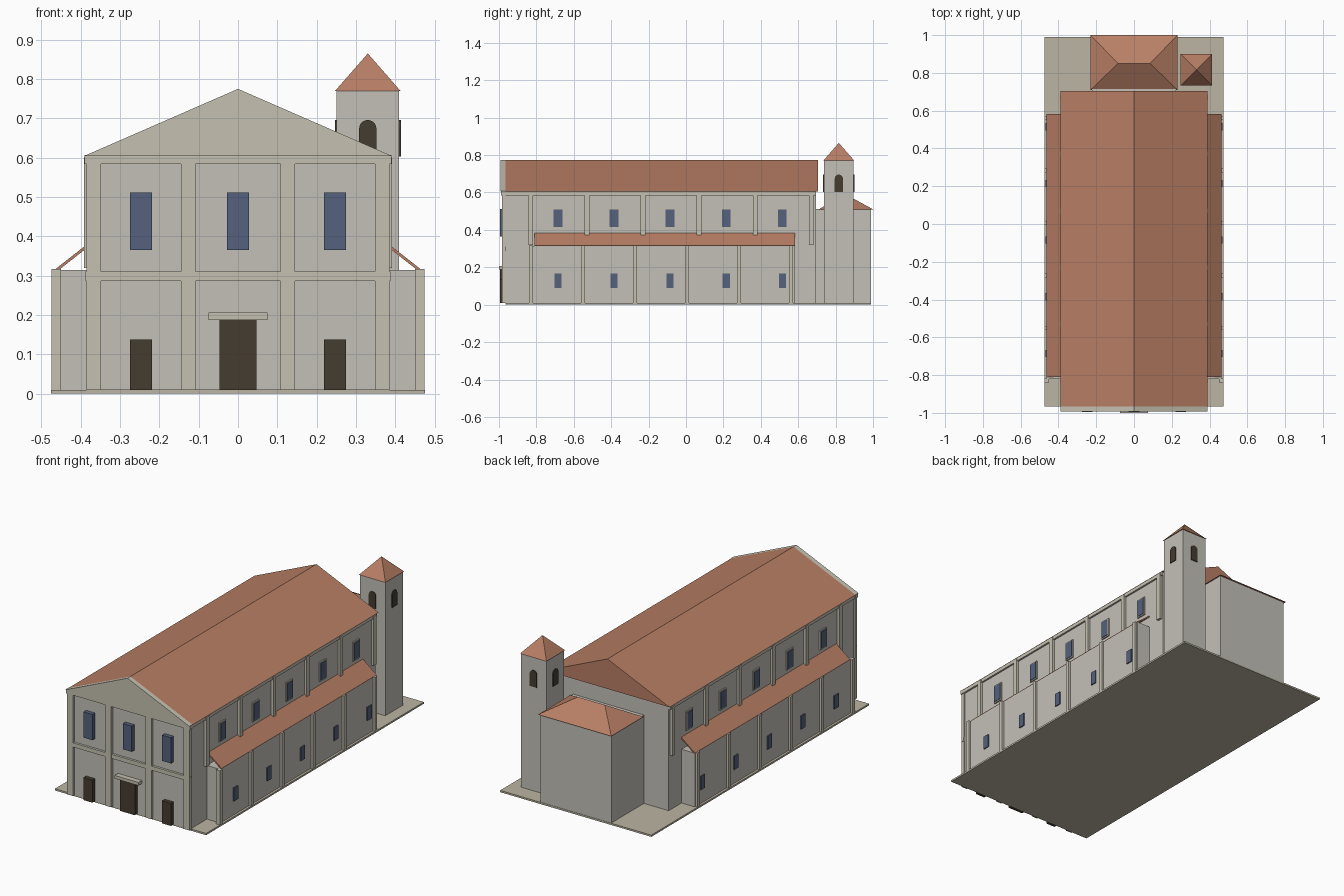
import bpy, bmesh, math

if "Cube" in bpy.data.objects:
    bpy.data.objects.remove(bpy.data.objects["Cube"])


def mat(name, r, g, b):
    m = bpy.data.materials.new(name)
    m.diffuse_color = (r, g, b, 1)
    m.use_nodes = True
    m.node_tree.nodes["Principled BSDF"].inputs["Base Color"].default_value = m.diffuse_color
    return m


STONE = mat("stone", 0.55, 0.53, 0.48)
TRIM = mat("trim", 0.56, 0.53, 0.44)
TILE = mat("roof_tile", 0.48, 0.21, 0.13)
GLASS = mat("glass", 0.09, 0.12, 0.20)
DARK = mat("dark_wood", 0.06, 0.045, 0.03)
PAVING = mat("paving", 0.50, 0.46, 0.36)


def make(name, verts, faces, m):
    bm = bmesh.new()
    vs = [bm.verts.new(v) for v in verts]
    for f in faces:
        bm.faces.new([vs[i] for i in f])
    bmesh.ops.recalc_face_normals(bm, faces=bm.faces)
    me = bpy.data.meshes.new(name)
    bm.to_mesh(me)
    bm.free()
    me.materials.append(m)
    ob = bpy.data.objects.new(name, me)
    bpy.context.collection.objects.link(ob)
    return ob


def prism(name, a, b, m):
    """Solid between two matching outlines."""
    n = len(a)
    faces = [range(n), range(n, 2 * n)]
    faces += [(i, (i + 1) % n, n + (i + 1) % n, n + i) for i in range(n)]
    return make(name, a + b, faces, m)


def box(name, x0, x1, y0, y1, z0, z1, m):
    ring = [(x0, y0), (x1, y0), (x1, y1), (x0, y1)]
    return prism(name, [(x, y, z0) for x, y in ring], [(x, y, z1) for x, y in ring], m)


def along_y(name, outline, y0, y1, m):
    return prism(name, [(x, y0, z) for x, z in outline], [(x, y1, z) for x, z in outline], m)


def side_box(name, s, x0, x1, y, w, z0, z1, m):
    a, b = sorted((s * x0, s * x1))
    return box(name, a, b, y - w / 2, y + w / 2, z0, z1, m)


# Base and nave
box("base", -0.475, 0.475, -0.965, 0.99, 0, 0.01, PAVING)
box("nave", -0.378, 0.378, -0.97, 0.695, 0.01, 0.605, STONE)
GABLE = [(-0.39, 0.605), (0.39, 0.605), (0, 0.775)]
along_y("nave_roof", GABLE, -0.965, 0.705, TILE)
along_y("pediment", GABLE, -0.992, -0.965, TRIM)

# Facade pilasters and bands
for i, x in enumerate((-0.367, -0.1265, 0.1265, 0.367)):
    box(f"facade_pilaster_{i}", x - 0.0185, x + 0.0185, -0.985, -0.965, 0.01, 0.605, TRIM)
box("facade_middle_band", -0.388, 0.388, -0.983, -0.965, 0.287, 0.311, TRIM)
box("facade_cornice", -0.39, 0.39, -0.988, -0.965, 0.584, 0.607, TRIM)

# Facade doors and windows
for i, x in enumerate((-0.247, 0, 0.247)):
    w, h = (0.047, 0.19) if x == 0 else (0.028, 0.138)
    box(f"door_{i}", x - w, x + w, -0.994, -0.965, 0.01, h, DARK)
    box(f"facade_window_{i}", x - 0.028, x + 0.028, -0.994, -0.965, 0.365, 0.511, GLASS)
box("door_lintel", -0.075, 0.075, -1.0, -0.965, 0.188, 0.206, TRIM)

# Both long sides
for s, side in ((1, "right"), (-1, "left")):
    side_box(f"{side}_aisle", s, 0.37, 0.462, -0.12, 1.40, 0.01, 0.315, STONE)
    slab = [(0.46, 0.311), (0.464, 0.317), (0.376, 0.386), (0.376, 0.377)]
    along_y(f"{side}_aisle_roof", [(s * x, z) for x, z in slab], -0.81, 0.582, TILE)
    side_box(f"{side}_cornice", s, 0.37, 0.388, -0.135, 1.66, 0.585, 0.605, TRIM)
    for i in range(6):
        side_box(f"{side}_aisle_pilaster_{i}", s, 0.45, 0.474, -0.828 + 0.278 * i, 0.022,
                 0.01, 0.317, TRIM)
        low = 0.32 if i in (0, 5) else 0.365
        side_box(f"{side}_nave_pilaster_{i}", s, 0.37, 0.392, -0.83 + 0.3 * i, 0.026,
                 low, 0.6, TRIM)
    for i in range(5):
        y = -0.685 + 0.3 * i
        side_box(f"{side}_aisle_window_{i}", s, 0.45, 0.468, y, 0.038, 0.09, 0.166, GLASS)
        side_box(f"{side}_nave_window_{i}", s, 0.37, 0.388, y, 0.047, 0.415, 0.51, GLASS)
        # Window surround
        for dy in (-0.026, 0.026):
            side_box(f"{side}_window_jamb_{i}", s, 0.37, 0.385, y + dy, 0.006, 0.408, 0.517, TRIM)
        for z in (0.408, 0.51):
            side_box(f"{side}_window_rail_{i}", s, 0.37, 0.385, y, 0.047, z, z + 0.007, TRIM)

# Apse with hipped roof
box("apse", -0.222, 0.222, 0.69, 0.988, 0.01, 0.512, STONE)
make("apse_roof",
     [(-0.23, 0.71, 0.51), (0.23, 0.71, 0.51), (0.23, 1.0, 0.51), (-0.23, 1.0, 0.51),
      (-0.085, 0.85, 0.592), (0.085, 0.85, 0.592)],
     [(0, 1, 2, 3), (0, 1, 5, 4), (1, 2, 5), (2, 3, 4, 5), (3, 0, 4)], TILE)

# Bell tower
TX, TY = 0.33, 0.817
box("tower", TX - 0.079, TX + 0.079, TY - 0.079, TY + 0.079, 0.01, 0.77, STONE)
r = 0.083
make("tower_roof",
     [(TX - r, TY - r, 0.77), (TX + r, TY - r, 0.77), (TX + r, TY + r, 0.77),
      (TX - r, TY + r, 0.77), (TX, TY, 0.865)],
     [(0, 1, 2, 3), (0, 1, 4), (1, 2, 4), (2, 3, 4), (3, 0, 4)], TILE)

# Arched belfry openings, one through each axis
arch = [(-0.022, 0.603), (0.022, 0.603)]
arch += [(0.022 * math.cos(math.pi * k / 10), 0.674 + 0.022 * math.sin(math.pi * k / 10))
         for k in range(11)]
d = 0.084
prism("belfry_openings_front_back", [(TX + u, TY - d, z) for u, z in arch],
      [(TX + u, TY + d, z) for u, z in arch], DARK)
prism("belfry_openings_sides", [(TX - d, TY + u, z) for u, z in arch],
      [(TX + d, TY + u, z) for u, z in arch], DARK)
